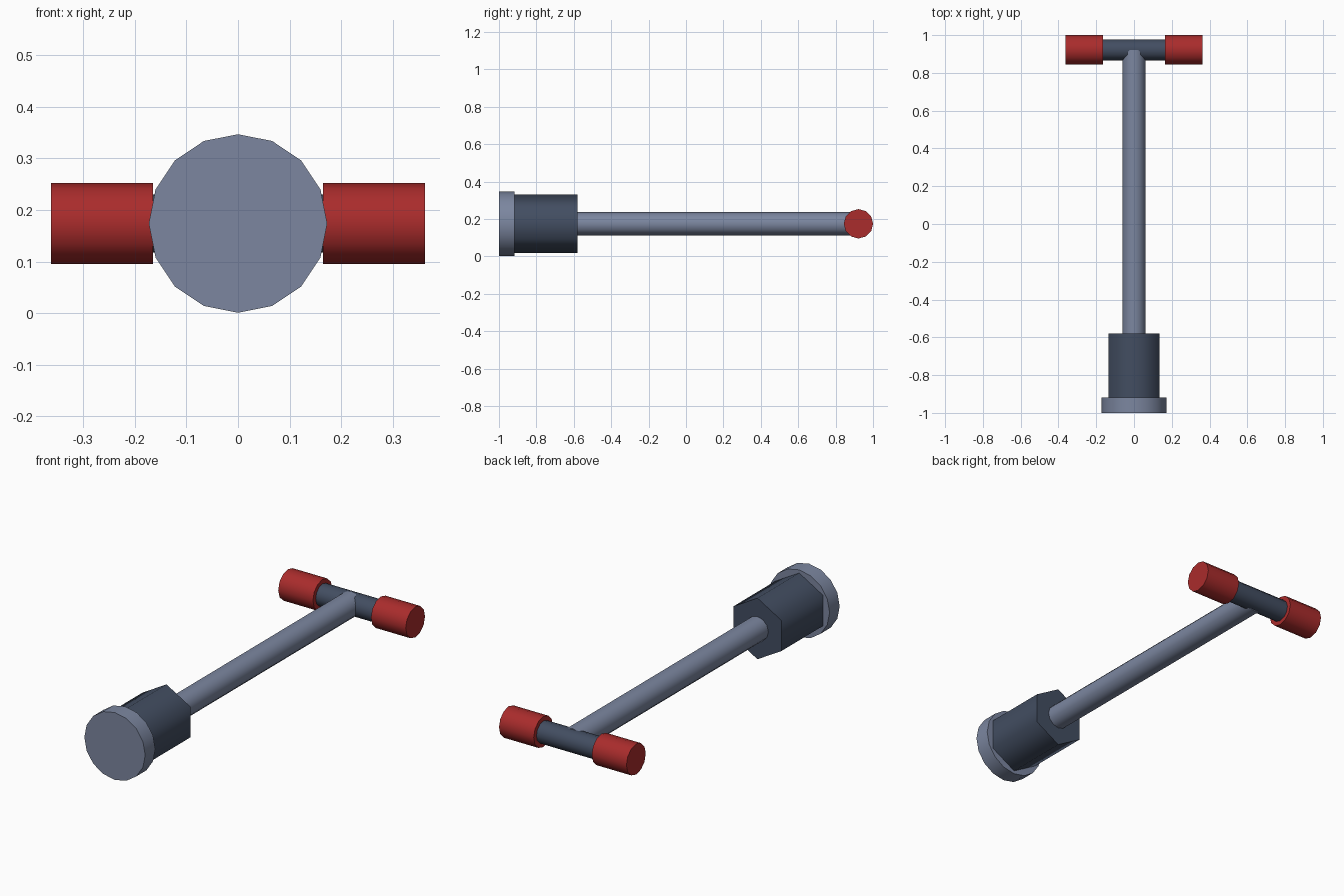
import bpy
from math import radians

if "Cube" in bpy.data.objects:
    bpy.data.objects.remove(bpy.data.objects["Cube"])

AXIS_Z = 0.174   # height of the main axis
BAR_Y = 0.922    # position of the cross handle


def material(name, rgb):
    m = bpy.data.materials.new(name)
    m.diffuse_color = (*rgb, 1)
    m.use_nodes = True
    m.node_tree.nodes["Principled BSDF"].inputs["Base Color"].default_value = m.diffuse_color
    return m


steel = material("light_steel", (0.20, 0.24, 0.35))
dark = material("dark_steel", (0.055, 0.075, 0.12))
red = material("red_grip", (0.40, 0.025, 0.025))


def rod(name, axis, start, end, radius, sides, mat):
    """Cylinder from start to end along x (at the handle) or y (main axis)."""
    mid = (start + end) / 2
    along_y = axis == 'Y'
    bpy.ops.mesh.primitive_cylinder_add(
        vertices=sides, radius=radius, depth=abs(end - start),
        location=(0, mid, AXIS_Z) if along_y else (mid, BAR_Y, AXIS_Z),
        rotation=(radians(90), 0, 0) if along_y else (0, radians(90), 0))
    ob = bpy.context.object
    ob.name = name
    ob.data.materials.append(mat)
    bpy.ops.object.shade_smooth_by_angle(angle=radians(65))
    return ob


# Disc at the front end and hexagonal head behind it
rod("end_disc", 'Y', -1.0, -0.918, 0.173, 16, steel)
rod("hex_head", 'Y', -0.92, -0.58, 0.157, 6, dark)

# Long shaft running into the cross handle
rod("shaft", 'Y', -0.60, 0.922, 0.062, 12, steel)

# Cross handle with a grip on each end
rod("cross_bar", 'X', -0.18, 0.18, 0.056, 12, dark)
for side, label in ((-1, "left"), (1, "right")):
    rod(label + "_grip", 'X', side * 0.165, side * 0.362, 0.0785, 12, red)
